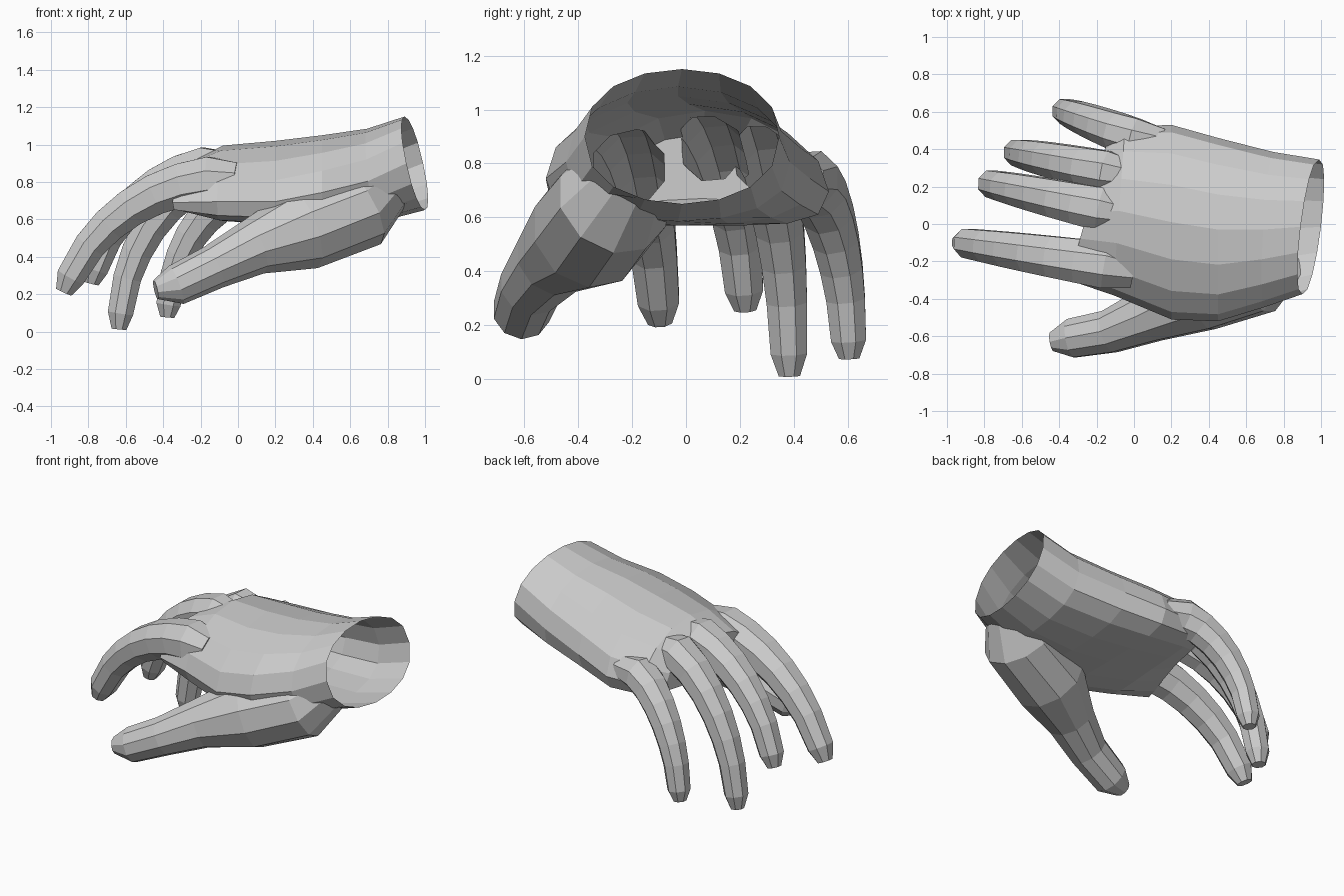
import bpy, bmesh, math
from mathutils import Vector

if "Cube" in bpy.data.objects:
    bpy.data.objects.remove(bpy.data.objects["Cube"])


def skin(name, rings):
    """Closed low-poly tube through a list of rings."""
    bm = bmesh.new()
    loops = [[bm.verts.new(p) for p in ring] for ring in rings]
    n = len(loops[0])
    for a, b in zip(loops, loops[1:]):
        for i in range(n):
            j = (i + 1) % n
            bm.faces.new((a[i], a[j], b[j], b[i]))
    bm.faces.new(loops[0])
    bm.faces.new(loops[-1])
    bmesh.ops.recalc_face_normals(bm, faces=bm.faces)
    me = bpy.data.meshes.new(name)
    bm.to_mesh(me)
    bm.free()
    ob = bpy.data.objects.new(name, me)
    bpy.context.collection.objects.link(ob)
    return ob


def tube(name, pts, radii, sides):
    """Tube with rings square to its path."""
    rings = []
    last = len(pts) - 1
    for i, p in enumerate(pts):
        t = (pts[min(i + 1, last)] - pts[max(i - 1, 0)]).normalized()
        side = Vector((0, 1, 0))
        side = (side - t * side.dot(t)).normalized()
        up = t.cross(side)
        angles = [2 * math.pi * (k + 0.5) / sides for k in range(sides)]
        rings.append([p + radii[i] * 1.04 * (side * math.cos(a) + up * math.sin(a))
                      for a in angles])
    return skin(name, rings)


def finger(name, knuckle, yaw, droop, curl, ease, length, radius, steps=7):
    """Finger leaving the knuckle at angle droop and curling down to angle curl."""
    yaw = math.radians(yaw)
    p = Vector(knuckle)
    pts = [p + Vector((0.15, -0.03, 0)), p.copy()]
    radii = [radius * 0.75, radius]
    for i in range(steps):
        pitch = math.radians(droop + (curl - droop) * ((i + 0.5) / steps) ** ease)
        p = p + length / steps * Vector((-math.cos(pitch) * math.cos(yaw),
                                         math.cos(pitch) * math.sin(yaw),
                                         -math.sin(pitch)))
        pts.append(p)
        radii.append(radius * (1 - 0.45 * (i + 1) / steps))
    # rounded fingertip
    pts[-1] = pts[-1].lerp(pts[-2], 0.1)
    pts[-2] = pts[-2].lerp(pts[-1], 0.35)
    radii[-1] *= 0.65
    return tube(name, pts, radii, 8)


def palm_ring(x, cy, cz, w, h, sides=16):
    """Squarish oval: arched at the knuckles, slanted at wrist and knuckles."""
    wrist = max(0, (x - 0.45) / 0.5)
    bend = 0.1 * min(1, (0.945 - x) / 0.75)
    slant = 0.045 * wrist + 0.4 * max(0, -x)
    ring = []
    for k in range(sides):
        a = 2 * math.pi * k / sides
        c, s = math.cos(a), math.sin(a)
        s = math.copysign(abs(s) ** 0.85, s)
        ring.append((x + slant * c - 0.055 * wrist * s, cy + w * c,
                     cz + h * s - bend * c * c))
    return ring


# palm, back of hand and wrist
hand = skin("hand", [palm_ring(*p) for p in (
    (0.945, -0.015, 0.90, 0.36, 0.25),
    (0.72, -0.03, 0.835, 0.415, 0.25),
    (0.45, -0.03, 0.81, 0.49, 0.24),
    (0.20, 0.01, 0.795, 0.52, 0.225),
    (-0.08, 0.07, 0.795, 0.45, 0.20),
    (-0.25, 0.06, 0.79, 0.36, 0.12))])

# fingers
digits = [
    finger("index_finger", (-0.15, -0.22, 0.81), 9, 5, 70, 1, 1.06, 0.13),
    finger("middle_finger", (-0.18, 0.08, 0.87), 13, 10, 80, 1, 0.94, 0.12),
    finger("ring_finger", (-0.15, 0.28, 0.84), 12, 18, 88, 0.7, 1.03, 0.115),
    finger("little_finger", (0, 0.46, 0.74), 21, 17, 88, 0.7, 0.83, 0.11)]

# thumb, with its muscle running back to the wrist
thumb = ((0.85, -0.15, 0.82, 0.12), (0.66, -0.27, 0.66, 0.21),
         (0.35, -0.36, 0.55, 0.215), (0.08, -0.49, 0.45, 0.145),
         (-0.13, -0.575, 0.345, 0.115), (-0.33, -0.61, 0.25, 0.105),
         (-0.44, -0.63, 0.225, 0.05))
digits.append(tube("thumb", [Vector(p[:3]) for p in thumb],
                   [p[3] for p in thumb], 10))

# join everything into one skin
bpy.context.view_layer.objects.active = hand
for d in digits:
    m = hand.modifiers.new("join", 'BOOLEAN')
    m.operation = 'UNION'
    m.solver = 'EXACT'
    m.object = d
    bpy.ops.object.modifier_apply(modifier=m.name)
    bpy.data.objects.remove(d)

# open the wrist
bm = bmesh.new()
bm.from_mesh(hand.data)
cap = [f for f in bm.faces
       if f.normal.x > 0.7 and f.calc_center_median().x > 0.87]
bmesh.ops.delete(bm, geom=cap, context='FACES')
bm.to_mesh(hand.data)
bm.free()
